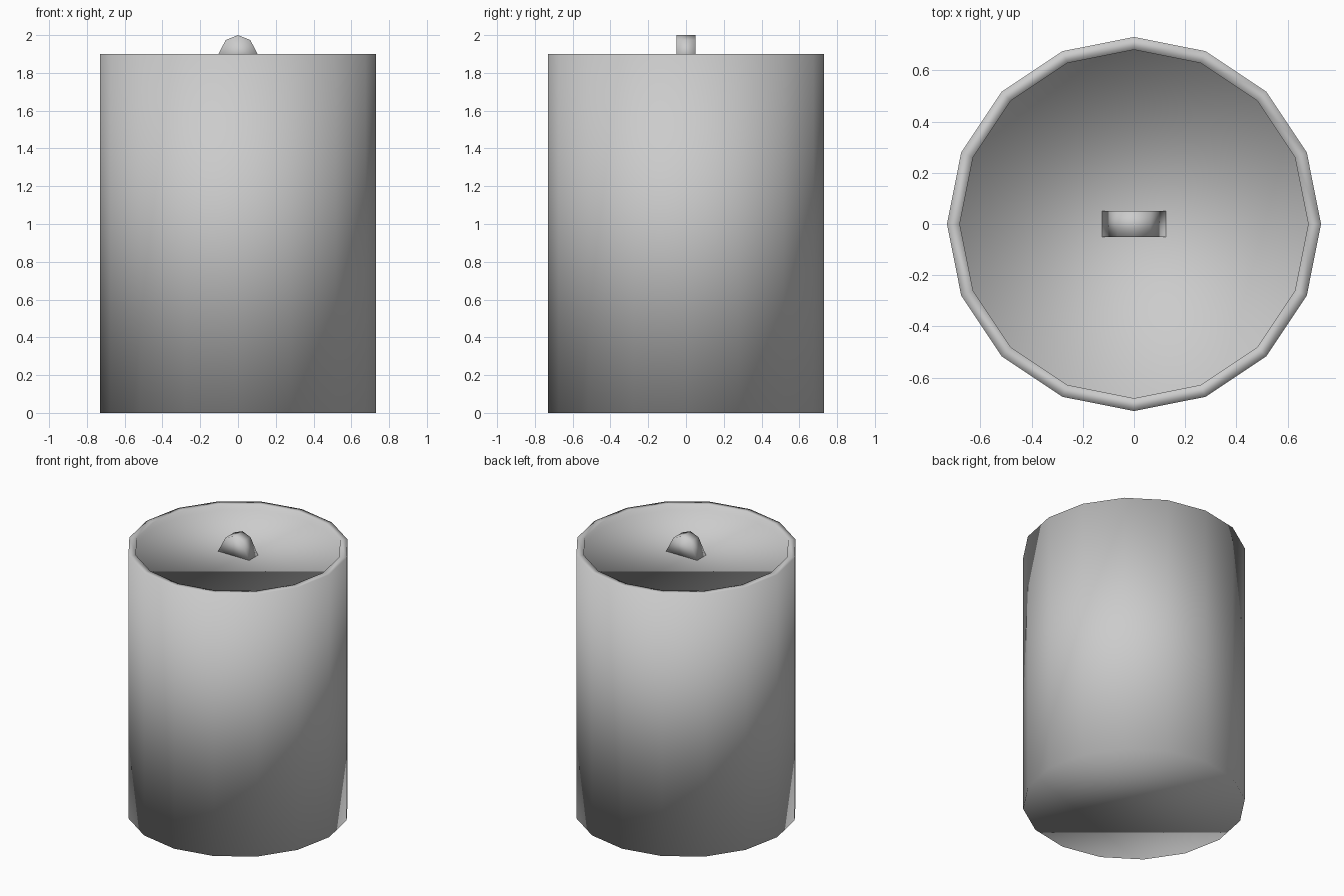
import bpy, bmesh, math

if "Cube" in bpy.data.objects:
    bpy.data.objects.remove(bpy.data.objects["Cube"])

SIDES = 16
FLOOR_Z = 1.86


def finish(name, bm):
    bmesh.ops.recalc_face_normals(bm, faces=bm.faces)
    mesh = bpy.data.meshes.new(name)
    bm.to_mesh(mesh)
    bm.free()
    for p in mesh.polygons:
        p.use_smooth = True
    obj = bpy.data.objects.new(name, mesh)
    bpy.context.collection.objects.link(obj)
    return obj


# canister body: stacked rings from base, up the wall, over the rim, into the recess
bm = bmesh.new()
rings = []
for r, z in [(0.73, 0), (0.73, 1.9), (0.68, 1.9), (0.68, FLOOR_Z)]:
    rings.append([bm.verts.new((r * math.cos(2 * math.pi * i / SIDES),
                                r * math.sin(2 * math.pi * i / SIDES), z))
                  for i in range(SIDES)])
for low, high in zip(rings, rings[1:]):
    for i in range(SIDES):
        j = (i + 1) % SIDES
        bm.faces.new((low[i], low[j], high[j], high[i]))
bm.faces.new(rings[0])
bm.faces.new(rings[-1])
finish("canister_body", bm)

# lid knob: half-round profile extruded along y
bm = bmesh.new()
profile = [(-0.125, FLOOR_Z), (-0.065, 1.974), (0, 2.0), (0.065, 1.974), (0.125, FLOOR_Z)]
face = bm.faces.new([bm.verts.new((x, -0.05, z)) for x, z in profile])
ext = bmesh.ops.extrude_face_region(bm, geom=[face], use_keep_orig=True)
moved = [g for g in ext["geom"] if isinstance(g, bmesh.types.BMVert)]
bmesh.ops.translate(bm, verts=moved, vec=(0, 0.1, 0))
finish("lid_knob", bm)
